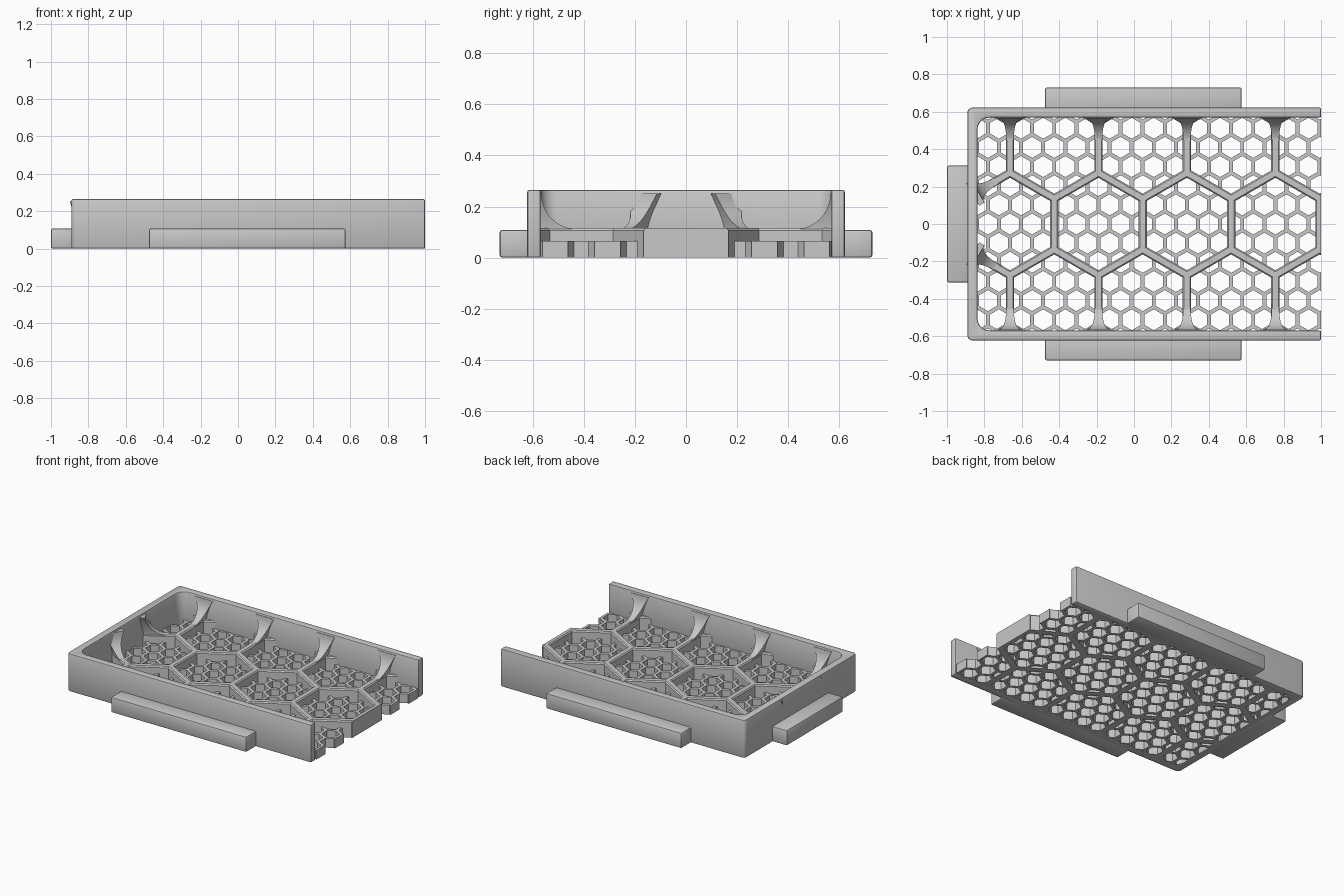
import bpy, bmesh, math
from mathutils import Vector

cube = bpy.data.objects.get("Cube")
if cube:
    bpy.data.objects.remove(cube, do_unlink=True)

grey = bpy.data.materials.new("light_grey")
grey.use_nodes = True
COLOUR = (0.58, 0.58, 0.58, 1)
grey.diffuse_color = COLOUR
grey.node_tree.nodes["Principled BSDF"].inputs["Base Color"].default_value = COLOUR

WALL_X, WALL_Y, WALL_H, WALL_T = -0.89, 0.622, 0.265, 0.053
RIB_H, FLOOR_H = 0.115, 0.065
PITCH, CENTRE_X = 0.473, -0.663      # large honeycomb spacing and first cell
RIB_W = 0.045
ROW = PITCH * math.sqrt(3) / 2


def finish(bm, name):
    bmesh.ops.recalc_face_normals(bm, faces=bm.faces)
    mesh = bpy.data.meshes.new(name)
    bm.to_mesh(mesh)
    bm.free()
    obj = bpy.data.objects.new(name, mesh)
    mesh.materials.append(grey)
    bpy.context.collection.objects.link(obj)
    return obj


def activate(obj):
    bpy.ops.object.select_all(action='DESELECT')
    obj.select_set(True)
    bpy.context.view_layer.objects.active = obj


def smooth(obj):
    activate(obj)
    bpy.ops.object.shade_smooth_by_angle(angle=math.radians(30))


def bevel(obj, width):
    activate(obj)
    mod = obj.modifiers.new("edge", 'BEVEL')
    mod.width, mod.segments, mod.limit_method = width, 2, 'ANGLE'
    mod.angle_limit = math.radians(40)
    bpy.ops.object.modifier_apply(modifier=mod.name)
    smooth(obj)


def loft(bm, rings):
    """Closed solid through rings of equal point count."""
    loops = [[bm.verts.new(p) for p in ring] for ring in rings]
    n = len(loops[0])
    for a, b in zip(loops, loops[1:]):
        for i in range(n):
            bm.faces.new((a[i], a[(i + 1) % n], b[(i + 1) % n], b[i]))
    bm.faces.new(loops[0][::-1])
    bm.faces.new(loops[-1])


def box(name, x0, x1, y0, y1, z0, z1):
    bm = bmesh.new()
    loft(bm, [[(x0, y0, z), (x1, y0, z), (x1, y1, z), (x0, y1, z)] for z in (z0, z1)])
    return finish(bm, name)


def hexagon(x, y, r, z):
    return [(x + r * math.sin(i * math.pi / 3), y + r * math.cos(i * math.pi / 3), z)
            for i in range(6)]


def honeycomb_cut(obj, pitch, wall, cols, rows, levels):
    """Cut a pointed-top honeycomb; levels are (height, extra radius)."""
    bm = bmesh.new()
    radius = (pitch - wall) / math.sqrt(3)
    for j in range(-rows, rows + 1):
        for i in range(-2, cols):
            x = CENTRE_X + (i + (j % 2) / 2) * pitch
            y = j * pitch * math.sqrt(3) / 2
            loft(bm, [hexagon(x, y, radius + extra, z) for z, extra in levels])
    cutter = finish(bm, "cell_cutter")
    cutter.hide_render = True
    activate(obj)
    mod = obj.modifiers.new("cells", 'BOOLEAN')
    mod.operation, mod.solver, mod.object = 'DIFFERENCE', 'EXACT', cutter
    bpy.ops.object.modifier_apply(modifier=mod.name)
    bpy.data.objects.remove(cutter, do_unlink=True)


def u_corner(x, y, r, side):
    """Rounded corner arc of the wall outline, from the long side to the end."""
    return [(x + r - r * math.sin(t), side * (y - r + r * math.cos(t)))
            for t in (k * math.pi / 12 for k in range(7))]


# Three-sided wall, open at the +x end
outer = u_corner(WALL_X, WALL_Y, 0.025, 1)
inner = u_corner(WALL_X + WALL_T, WALL_Y - WALL_T, 0.065, 1)
outline = [(1, WALL_Y)] + outer + [(x, -y) for x, y in reversed(outer)] + [(1, -WALL_Y)]
yi = WALL_Y - WALL_T
outline += [(1, -yi)] + [(x, -y) for x, y in inner] + inner[::-1] + [(1, yi)]
bm = bmesh.new()
loft(bm, [[(x, y, z) for x, y in outline] for z in (0, WALL_H)])
bevel(finish(bm, "tray_wall"), 0.008)

# Fine mesh floor
floor = box("mesh_floor", WALL_X + 0.03, 1, -0.595, 0.595, 0, FLOOR_H)
honeycomb_cut(floor, PITCH / 4, 0.021, 18, 6, [(-0.1, 0), (0.2, 0)])

# Large honeycomb ribs with chamfered tops
ribs = box("large_ribs", WALL_X + 0.03, 1, -0.595, 0.595, 0, RIB_H)
honeycomb_cut(ribs, PITCH, RIB_W, 6, 2,
              [(-0.1, 0), (RIB_H - 0.008, 0), (RIB_H + 0.008, 0.016)])


def rib_fillet(name, base, direction):
    """Curved brace sweeping from a rib top up to the wall top."""
    d = Vector(direction).normalized()
    side = Vector((-d.y, d.x))
    r = WALL_H - RIB_H - 0.01
    rings = []
    for k in range(11):
        t = k / 10 * math.pi / 2
        reach = r - r * math.sin(t) + 0.003
        z = RIB_H - 0.004 + r - r * math.cos(t)
        w = RIB_W / 2 - 0.003 + 0.05 * (k / 10) ** 2.5
        ring = []
        for along, across in ((-0.03, -w), (reach, -w), (reach, w), (-0.03, w)):
            p = Vector(base) + d * along + side * across
            ring.append((p.x, p.y, z))
        rings.append(ring)
    bm = bmesh.new()
    loft(bm, rings)
    smooth(finish(bm, name))


# Braces along the long walls and the closed end
for s, label in ((-1, "front"), (1, "back")):
    for i in range(4):
        rib_fillet(f"{label}_brace_{i + 1}", (CENTRE_X + i * PITCH, s * yi), (0, -s))
    x = WALL_X + WALL_T
    y = PITCH / math.sqrt(3) - (CENTRE_X - x) / math.sqrt(3)
    rib_fillet(f"end_brace_{label}", (x, s * y), (math.sqrt(3), s))

# Mounting tabs on the three walls
for s, label in ((-1, "front"), (1, "back")):
    y0, y1 = sorted((s * (WALL_Y - 0.03), s * 0.73))
    bevel(box(f"{label}_tab", -0.475, 0.575, y0, y1, 0, 0.108), 0.01)
bevel(box("end_tab", -1, WALL_X + 0.03, -0.312, 0.312, 0, 0.108), 0.01)
